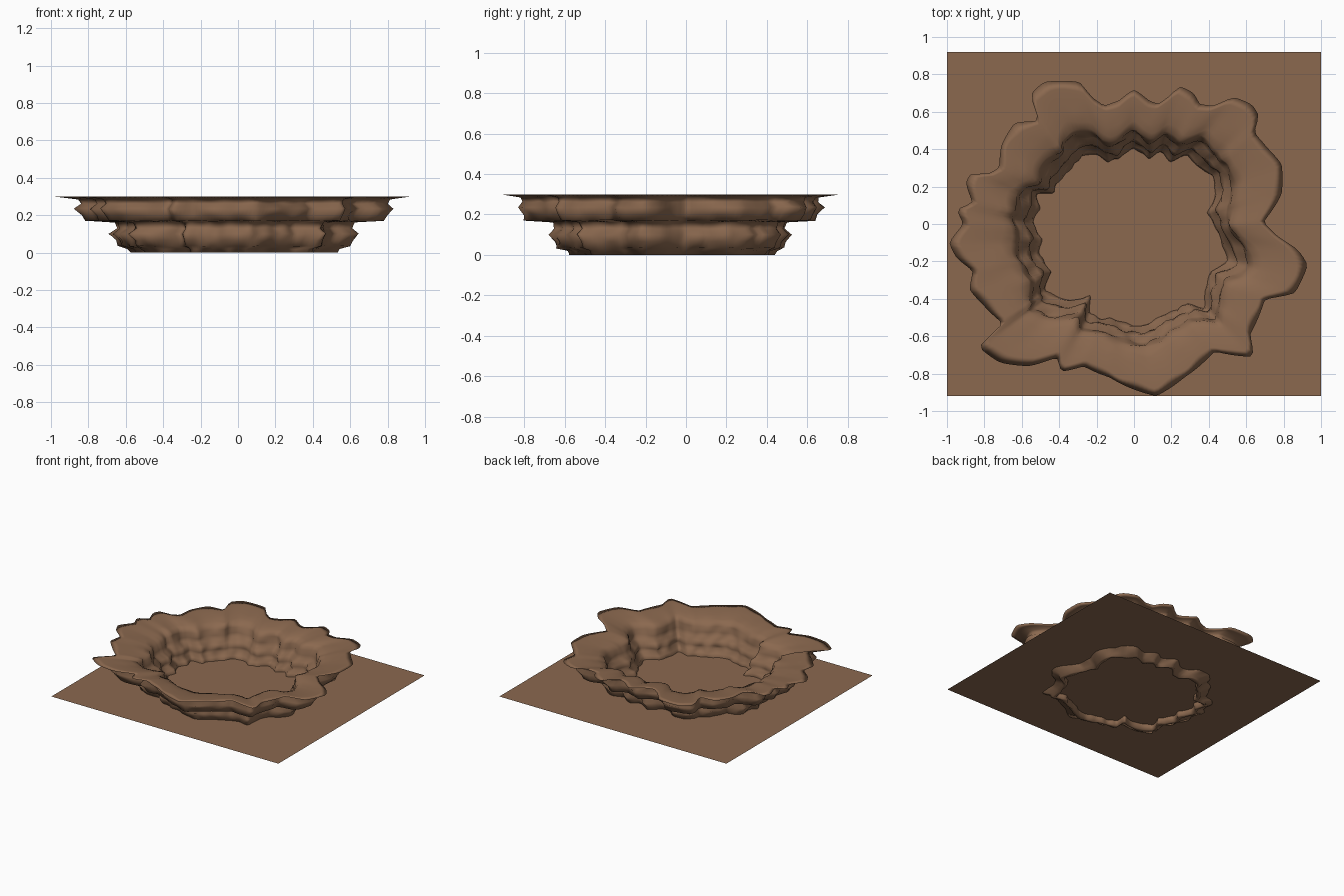
import bpy, bmesh, math, random
from mathutils import Vector

random.seed(4)
if "Cube" in bpy.data.objects:
    bpy.data.objects.remove(bpy.data.objects["Cube"], do_unlink=True)

CENTRE = Vector((-0.04, -0.08))
STEPS = 240

# Outline points in hundredths of a unit, anticlockwise
RIM = [93,-22, 88,-14, 77,-7, 69,1, 75,9, 79,16, 79,32, 71,41, 64,49, 67,58, 63,64, 53,68,
       43,63, 35,64, 32,70, 24,74, 20,69, 13,64, 8,66, 0,72, -8,66, -16,63, -23,68, -29,76,
       -48,76, -56,69, -51,58, -52,55, -64,54, -71,42, -72,30, -79,26, -87,28, -90,22,
       -86,11, -95,8, -91,0, -99,-10, -95,-18, -86,-25, -88,-35, -80,-44, -69,-54, -84,-65,
       -72,-74, -56,-76, -41,-71, -39,-79, -27,-76, -13,-82, 12,-92, 27,-82, 43,-68,
       64,-71, 62,-59, 70,-40, 86,-37]
FLOOR = [48,-14, 44,-4, 39,6, 43,16, 42,26, 33,30, 28,37, 20,33, 13,38, 8,34, 0,41, -8,34,
         -14,33, -19,37, -27,36, -35,28, -41,21, -42,16, -52,16, -50,8, -54,1, -48,-8,
         -51,-16, -43,-25, -48,-36, -35,-40, -23,-38, -24,-48, -13,-50, 4,-54, 16,-48,
         29,-42, 37,-45, 38,-35, 40,-25, 50,-20]

# Wall section: (blend from floor outline to rim outline, height)
OUTER = [(.09, 0), (.12, .02), (.26, .035), (.29, .065), (.36, .1), (.28, .13), (.31, .162),
         (.67, .17), (.71, .2), (.78, .235), (.7, .262), (.74, .284), (.9, .294)]
INNER = [(1, .3), (.88, .299), (.74, .294), (.6, .288), (.45, .278), (.34, .264),
         (.3, .24), (.27, .2), (.25, .17), (.15, .15), (.12, .115), (.14, .09),
         (.03, .07), (.01, .04), (.02, 0)]


def radii(outline):
    """Distance from the centre to the outline at evenly spaced angles."""
    pts = [Vector(p) / 100 - CENTRE for p in zip(outline[::2], outline[1::2])]
    polar = sorted((math.atan2(p.y, p.x) % math.tau, p.length) for p in pts)
    first, last = polar[0], polar[-1]
    polar = [(last[0] - math.tau, last[1])] + polar + [(first[0] + math.tau, first[1])]
    result = []
    for i in range(STEPS):
        a = math.tau * i / STEPS
        for (a0, r0), (a1, r1) in zip(polar, polar[1:]):
            if a0 <= a <= a1:
                f = (a - a0) / max(a1 - a0, 1e-6)
                result.append(r0 + (r1 - r0) * f)
                break
    # Soften the corners a little
    return [(result[i - 1] + 8 * result[i] + result[(i + 1) % STEPS]) / 10
            for i in range(STEPS)]


def smooth_noise(amount):
    """Closed ring of gentle random offsets."""
    waves = [(random.randint(9, 34), random.uniform(0, math.tau)) for _ in range(4)]
    return [amount * sum(math.sin(n * math.tau * i / STEPS + p) for n, p in waves) / 4
            for i in range(STEPS)]


def make_object(name, bm, material):
    mesh = bpy.data.meshes.new(name)
    bm.to_mesh(mesh)
    bm.free()
    obj = bpy.data.objects.new(name, mesh)
    bpy.context.collection.objects.link(obj)
    mesh.materials.append(material)


earth = bpy.data.materials.new("earth_brown")
earth.use_nodes = True
colour = (0.258, 0.140, 0.078, 1)
earth.diffuse_color = colour
earth.node_tree.nodes["Principled BSDF"].inputs["Base Color"].default_value = colour

# Ground sheet
bm = bmesh.new()
corners = [(-1, -.92), (1, -.92), (1, .92), (-1, .92)]
bm.faces.new([bm.verts.new((x, y, .042)) for x, y in corners])
make_object("ground_sheet", bm, earth)

# Terraced crater wall: a closed section carried around both outlines
bm = bmesh.new()
floor_r, rim_r = radii(FLOOR), radii(RIM)
rings = []
for blend, height in OUTER + INNER:
    wobble = smooth_noise(.014 if blend < .9 else 0)
    lift = smooth_noise(.004 if .01 < height < .28 else 0)
    ring = []
    for i in range(STEPS):
        a = math.tau * i / STEPS
        r = floor_r[i] + (rim_r[i] - floor_r[i]) * blend + wobble[i]
        ring.append(bm.verts.new((CENTRE.x + r * math.cos(a),
                                  CENTRE.y + r * math.sin(a), height + lift[i])))
    rings.append(ring)
for k, ring in enumerate(rings):
    below = rings[k - 1]
    for i in range(STEPS):
        j = (i + 1) % STEPS
        bm.faces.new((below[i], below[j], ring[j], ring[i])).smooth = True
bmesh.ops.recalc_face_normals(bm, faces=bm.faces)
make_object("crater_wall", bm, earth)
